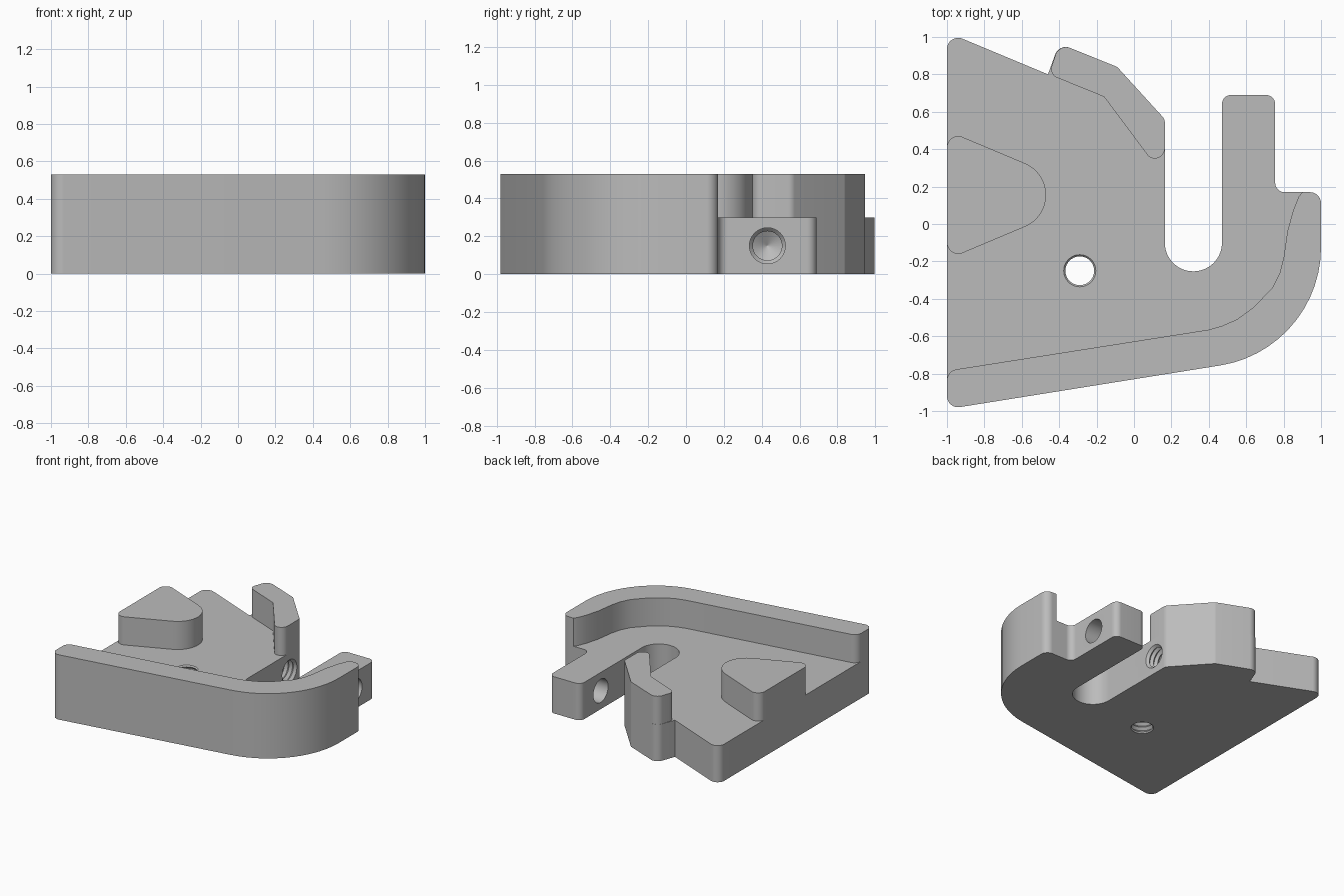
import bpy, bmesh, math
from mathutils import Vector, Matrix

if "Cube" in bpy.data.objects:
    bpy.data.objects.remove(bpy.data.objects["Cube"])

DECK, TOP = 0.30, 0.53

grey = bpy.data.materials.new("plain grey")
grey.use_nodes = True
colour = (0.5, 0.5, 0.5, 1)
grey.diffuse_color = colour
grey.node_tree.nodes["Principled BSDF"].inputs["Base Color"].default_value = colour


def rounded(corners):
    """Outline from (x, y) or (x, y, fillet radius) corners."""
    out, n = [], len(corners)
    for i, c in enumerate(corners):
        p = Vector(c[:2])
        if len(c) == 2:
            out.append(p)
            continue
        u = (Vector(corners[i - 1][:2]) - p).normalized()
        v = (Vector(corners[(i + 1) % n][:2]) - p).normalized()
        half, r = u.angle(v) / 2, c[2]
        centre = p + (u + v).normalized() * r / math.sin(half)
        start = p + u * r / math.tan(half) - centre
        end = p + v * r / math.tan(half) - centre
        sweep = math.atan2(start.x * end.y - start.y * end.x, start.dot(end))
        steps = max(4, round(abs(sweep) / math.radians(6)))
        for k in range(steps + 1):
            out.append(centre + Matrix.Rotation(sweep * k / steps, 2) @ start)
    return out


def make(name, bm):
    bmesh.ops.recalc_face_normals(bm, faces=bm.faces[:])
    mesh = bpy.data.meshes.new(name)
    bm.to_mesh(mesh)
    bm.free()
    mesh.materials.append(grey)
    ob = bpy.data.objects.new(name, mesh)
    bpy.context.collection.objects.link(ob)
    return ob


def prism(name, corners, z0, z1):
    bm = bmesh.new()
    face = bm.faces.new([bm.verts.new((p.x, p.y, z0)) for p in rounded(corners)])
    res = bmesh.ops.extrude_face_region(bm, geom=[face], use_keep_orig=True)
    top = [g for g in res["geom"] if isinstance(g, bmesh.types.BMVert)]
    bmesh.ops.translate(bm, verts=top, vec=(0, 0, z1 - z0))
    return make(name, bm)


def lathe(name, profile, matrix, n=32):
    """Solid of revolution about local z from (radius, z) pairs."""
    bm = bmesh.new()
    rings = []
    for r, z in profile:
        rings.append([bm.verts.new((r * math.cos(2 * math.pi * k / n),
                                    r * math.sin(2 * math.pi * k / n), z)) for k in range(n)])
    for a, b in zip(rings, rings[1:]):
        for k in range(n):
            j = (k + 1) % n
            bm.faces.new((a[k], a[j], b[j], b[k]))
    bm.faces.new(rings[0])
    bm.faces.new(rings[-1])
    bm.transform(matrix)
    return make(name, bm)


def thread(length, pitch=0.04, minor=0.077, major=0.095):
    count = round(length / pitch * 2)
    return [(major if i % 2 else minor, i * pitch / 2) for i in range(count + 1)]


def cut(ob, cutter):
    mod = ob.modifiers.new("cut", "BOOLEAN")
    mod.operation, mod.solver, mod.object = "DIFFERENCE", "EXACT", cutter
    cutter.hide_render = True
    bpy.context.view_layer.update()
    bpy.context.view_layer.objects.active = ob
    bpy.ops.object.modifier_apply(modifier=mod.name)
    bpy.data.objects.remove(cutter)


# Base plate with slot, arm and curved corner
base = prism("base_plate", [
    (-1, 1.025, 0.06), (-0.46, 0.80), (-0.40, 0.965, 0.06), (-0.09, 0.84, 0.03),
    (0.165, 0.56, 0.05), (0.165, -0.253, 0.152), (0.47, -0.253, 0.152),
    (0.47, 0.69, 0.05), (0.755, 0.69, 0.05), (0.755, 0.17, 0.05),
    (1, 0.17, 0.06), (1, -0.67, 0.64), (-1, -0.99, 0.06)], 0, DECK)

# Outer wall following the front edge
wall = prism("outer_wall", [
    (0.90, 0.17), (1, 0.17, 0.06), (1, -0.67, 0.64), (-1, -0.99, 0.06),
    (-1, -0.785, 0.06), (0.40, -0.565), (0.47, -0.545), (0.55, -0.51), (0.64, -0.445),
    (0.74, -0.34), (0.78, -0.26), (0.80, -0.18), (0.82, -0.04), (0.85, 0.07),
    (0.88, 0.145)], DECK, TOP)

# Raised jaw on the back edge
jaw = prism("raised_jaw", [
    (-0.455, 0.80, 0.05), (-0.40, 0.965, 0.06), (-0.09, 0.84, 0.03),
    (0.165, 0.56, 0.05), (0.165, 0.36, 0.055), (0.09, 0.345, 0.05),
    (-0.16, 0.68, 0.03)], DECK, TOP)

# Teardrop pad on the left edge
pad = prism("teardrop_pad", [
    (-1, 0.50, 0.06), (-0.18, 0.155, 0.184), (-1, -0.19, 0.06)], DECK, TOP)

# Threaded vertical hole
cut(base, lathe("vertical_hole", thread(0.36), Matrix.Translation((-0.29, -0.25, -0.03))))

# Clearance hole through the arm, then a threaded blind hole with a drill tip
along_x = Matrix.Rotation(math.radians(-90), 4, "Y")
cut(base, lathe("arm_hole", [(0.095, 0), (0.095, 0.5)],
                Matrix.Translation((0.85, 0.43, 0.15)) @ along_x))
cut(base, lathe("blind_hole", thread(0.48) + [(0.077, 0.52), (0.002, 0.565)],
                Matrix.Translation((0.185, 0.43, 0.15)) @ along_x))

# Smooth fillets, sharp edges
bpy.ops.object.select_all(action="DESELECT")
for ob in (base, wall, jaw, pad):
    ob.select_set(True)
bpy.context.view_layer.objects.active = base
bpy.ops.object.shade_smooth_by_angle(angle=math.radians(30))
